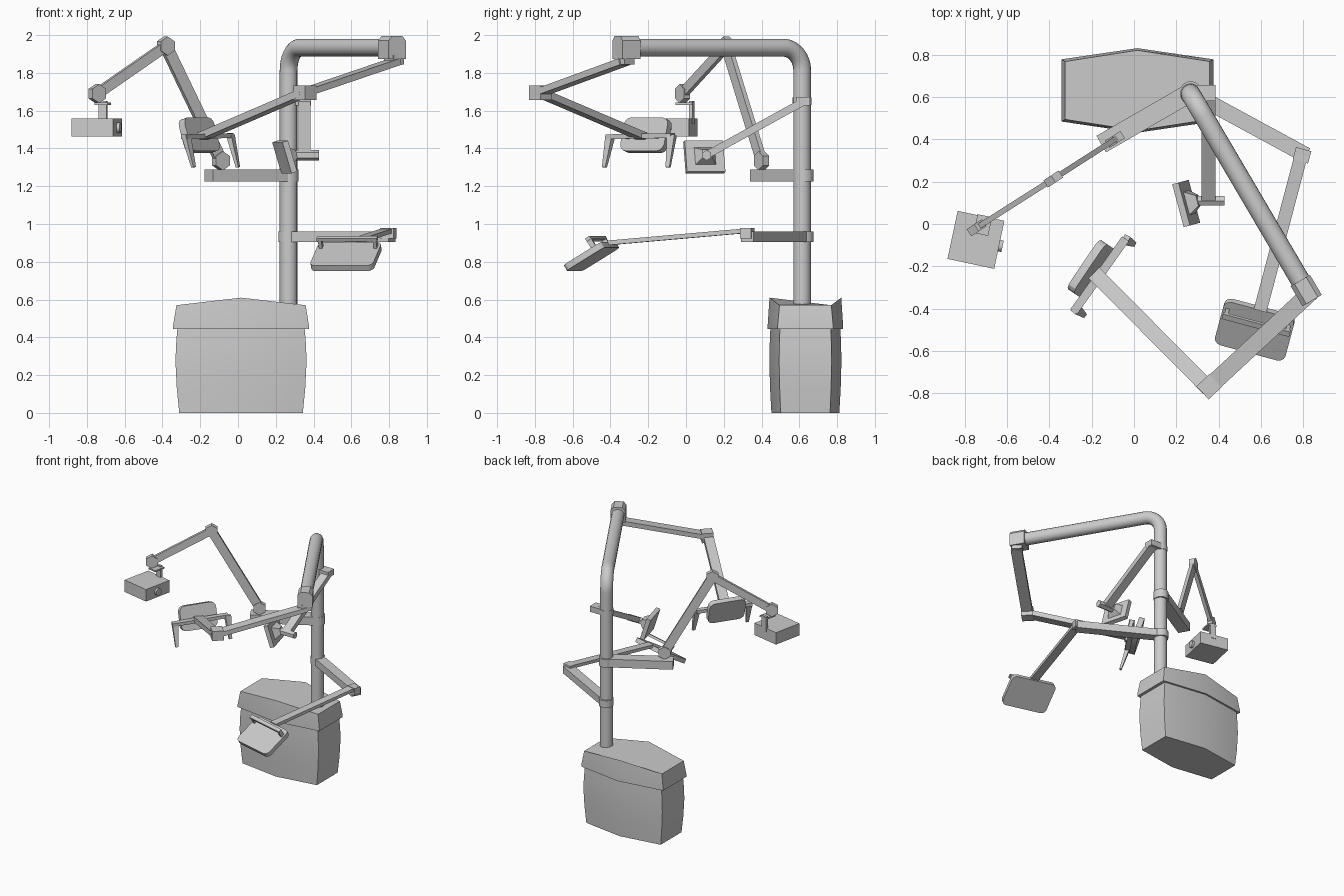
import bpy
import bmesh
from math import radians, cos, sin, pi
from mathutils import Vector, Matrix, Euler

if "Cube" in bpy.data.objects:
    bpy.data.objects.remove(bpy.data.objects["Cube"])

grey = bpy.data.materials.new("light_grey")
grey.use_nodes = True
grey.diffuse_color = (0.6, 0.6, 0.6, 1)
grey.node_tree.nodes["Principled BSDF"].inputs["Base Color"].default_value = grey.diffuse_color
parts = []


def finish(name, bm, matrix=Matrix()):
    bmesh.ops.recalc_face_normals(bm, faces=bm.faces)
    mesh = bpy.data.meshes.new(name)
    bm.to_mesh(mesh)
    bm.free()
    mesh.materials.append(grey)
    obj = bpy.data.objects.new(name, mesh)
    obj.matrix_world = matrix
    bpy.context.collection.objects.link(obj)
    parts.append(obj)
    return obj


def placed(center, turn=(0, 0, 0)):
    return Matrix.Translation(center) @ Euler([radians(a) for a in turn]).to_matrix().to_4x4()


def loft(name, rings, matrix=Matrix()):
    """Closed solid through rings of equal point count."""
    bm = bmesh.new()
    loops = [[bm.verts.new(p) for p in ring] for ring in rings]
    for low, high in zip(loops, loops[1:]):
        for i in range(len(low)):
            j = (i + 1) % len(low)
            bm.faces.new((low[i], low[j], high[j], high[i]))
    bm.faces.new(loops[0])
    bm.faces.new(loops[-1])
    return finish(name, bm, matrix)


def beam(name, p, q, width, height, taper=1):
    """Rectangular bar between two points, width lying level."""
    p, q = Vector(p), Vector(q)
    x = (q - p).normalized()
    y = Vector((0, 0, 1)).cross(x).normalized()
    z = x.cross(y)
    rings = []
    for c, s in ((p, 1), (q, taper)):
        u, v = y * width * s / 2, z * height * s / 2
        rings.append([c - u - v, c + u - v, c + u + v, c - u + v])
    return loft(name, rings)


def rod(name, p, q, radius, sides, end_radius=None):
    p, q = Vector(p), Vector(q)
    axis = q - p
    bm = bmesh.new()
    bmesh.ops.create_cone(bm, cap_ends=True, segments=sides, radius1=radius,
                          radius2=radius if end_radius is None else end_radius,
                          depth=axis.length)
    turn = axis.to_track_quat('Z', 'Y').to_matrix().to_4x4()
    return finish(name, bm, Matrix.Translation((p + q) / 2) @ turn)


def plate(name, size, matrix, corner=0):
    """Flat slab with rounded corners, thickness along local z."""
    w, d, t = (s / 2 for s in size)
    outline = []
    for k, (sx, sy) in enumerate(((1, 1), (-1, 1), (-1, -1), (1, -1))):
        for step in range(4 if corner else 1):
            a = (k + step / 3) * pi / 2
            outline.append((sx * (w - corner) + corner * cos(a), sy * (d - corner) + corner * sin(a)))
    return loft(name, [[(x, y, z) for x, y in outline] for z in (-t, t)], matrix)


# Base cabinet: six-sided bulging body with an overhanging lid
def hexagon(half_w, side_d, mid_d, z, ridge=0):
    cx, cy = 0.016, 0.632
    return [(cx + half_w * sx, cy + (side_d if sx else mid_d) * sy, z + (0 if sx else ridge))
            for sx, sy in ((-1, -1), (0, -1), (1, -1), (1, 1), (0, 1), (-1, 1))]


loft("cabinet_body", [hexagon(w, w * 0.4, w * 0.55, z) for w, z in
                      ((0.327, 0), (0.34, 0.13), (0.347, 0.27), (0.344, 0.36), (0.336, 0.46))])
loft("cabinet_lid", [hexagon(0.36, 0.147, 0.2, 0.445), hexagon(0.36, 0.147, 0.2, 0.46),
                     hexagon(0.342, 0.137, 0.19, 0.57, 0.04)])

# Bent pole
foot = Vector((0.268, 0.615, 0.55))
corner = Vector((0.268, 0.615, 1.934))
tip = Vector((0.815, -0.315, 1.934))
along = (tip - corner).normalized()
up = Vector((0, 0, 1))
curve = bpy.data.curves.new("pole", 'CURVE')
curve.dimensions = '3D'
curve.bevel_depth = 0.047
curve.bevel_resolution = 6
curve.use_fill_caps = True
curve.materials.append(grey)
spline = curve.splines.new('BEZIER')
spline.bezier_points.add(3)
stops = (foot, corner - up * 0.12, corner + along * 0.12, tip)
pulls = (up, up, along, along)
for point, co, pull in zip(spline.bezier_points, stops, pulls):
    point.handle_left_type = point.handle_right_type = 'FREE'
    point.co = co
    point.handle_left = co - pull * 0.066
    point.handle_right = co + pull * 0.066
bpy.context.collection.objects.link(bpy.data.objects.new("pole", curve))

# Pole end block with chamfered upper edges
side = along.cross(up)
block = [(-1, -1), (1, -1), (1, 0.6), (0.6, 1), (-0.6, 1), (-1, 0.6)]
loft("pole_end_block", [[tip + along * a + side * u * 0.053 + up * v * 0.061 for u, v in block]
                        for a in (-0.055, 0.055)])

# Lamp arm
shoulder, elbow, wrist = (0.835, -0.325, 1.86), (0.35, -0.775, 1.695), (-0.185, -0.235, 1.465)
plate("lamp_shoulder", (0.075, 0.075, 0.05), placed((0.825, -0.325, 1.87), (0, 0, 43)))
beam("lamp_upper_arm", shoulder, elbow, 0.08, 0.035)
plate("lamp_elbow", (0.085, 0.085, 0.075), placed((0.355, -0.77, 1.695), (0, 0, 44)))
beam("lamp_forearm", elbow, wrist, 0.072, 0.038)

# Lamp head with its handlebar and grips
plate("lamp_head", (0.28, 0.185, 0.04), placed((-0.205, -0.212, 1.47), (73, 0, 56)), 0.04)
beam("lamp_handlebar", (-0.285, -0.415, 1.462), (-0.04, -0.07, 1.468), 0.04, 0.025)
beam("lamp_grip_right", (-0.275, -0.4, 1.47), (-0.235, -0.432, 1.3), 0.045, 0.03, 0.5)
beam("lamp_grip_left", (-0.04, -0.075, 1.47), (0, -0.095, 1.3), 0.045, 0.03, 0.5)

# Shelf bars clamped on the pole
for name, end, z, width, height in (("camera", (-0.155, 0.378), 1.257, 0.09, 0.065),
                                    ("tray", (0.815, 0.325), 0.933, 0.075, 0.056)):
    h = up * height / 2
    c = Vector((0.268, 0.622, z))
    rod(name + "_collar", c - h, c + h, 0.053, 24)
    beam(name + "_bar", c, (*end, z), width, height)

# Jointed camera arm
joints = [Vector(p) for p in ((-0.09, 0.4, 1.335), (-0.382, 0.213, 1.942), (-0.745, -0.018, 1.69))]
across = Vector((-0.54, 0.84, 0)) * 0.02
for name, j in zip(("lower", "upper", "end"), joints):
    rod("camera_joint_" + name, j - across, j + across, 0.05, 6)
beam("camera_lower_arm", joints[0], joints[1], 0.026, 0.065)
beam("camera_upper_arm", joints[1], joints[2], 0.026, 0.055)

# Camera box hanging from a bracket
plate("camera_bracket", (0.07, 0.09, 0.012), placed((-0.715, -0.005, 1.637), (0, 0, -12)))
plate("camera_hanger", (0.045, 0.02, 0.12), placed((-0.715, 0.03, 1.59), (0, 0, -12)))
plate("camera_box", (0.226, 0.232, 0.095), placed((-0.748, -0.075, 1.512), (0, 0, -12)))
rod("camera_knob", (-0.66, -0.098, 1.51), (-0.622, -0.106, 1.51), 0.027, 20)

# Small screen on a drooping arm
rod("screen_collar", (0.268, 0.615, 1.63), (0.268, 0.615, 1.67), 0.05, 24)
beam("screen_arm_root", (0.268, 0.62, 1.65), (0.386, 0.62, 1.65), 0.075, 0.045)
beam("screen_arm", (0.352, 0.635, 1.655), (0.352, 0.105, 1.363), 0.066, 0.04)
rod("screen_axle", (0.3, 0.11, 1.364), (0.428, 0.11, 1.364), 0.027, 6)
plate("screen", (0.032, 0.21, 0.172), placed((0.247, 0.097, 1.355), (0, -17, 15)))
mount = [[(x, sy * r, sz * r * 0.85) for sy, sz in ((-1, -1), (1, -1), (1, 1), (-1, 1))]
         for x, r in ((0.01, 0.06), (0.062, 0.025))]
loft("screen_mount", mount, placed((0.247, 0.097, 1.355), (0, -17, 15)))

# Tray arm and tilted tray with a raised handle
plate("tray_joint", (0.075, 0.06, 0.055), placed((0.795, 0.325, 0.95), (0, 0, -15)))
beam("tray_arm", (0.795, 0.34, 0.966), (0.597, -0.41, 0.9), 0.062, 0.024)
tray = placed((0.572, -0.5, 0.828), (31, 0, -15))
plate("tray", (0.345, 0.245, 0.034), tray, 0.035)
plate("tray_handle", (0.33, 0.028, 0.018), tray @ Matrix.Translation((0, 0.07, 0.068)))
for name, x in (("right", -0.15), ("left", 0.15)):
    plate("tray_handle_post_" + name, (0.018, 0.028, 0.06), tray @ Matrix.Translation((x, 0.07, 0.04)))

# Smooth the gentle curves, keep hard edges
bpy.ops.object.select_all(action='DESELECT')
for obj in parts:
    obj.select_set(True)
bpy.context.view_layer.objects.active = parts[0]
bpy.ops.object.shade_smooth_by_angle(angle=radians(20))
